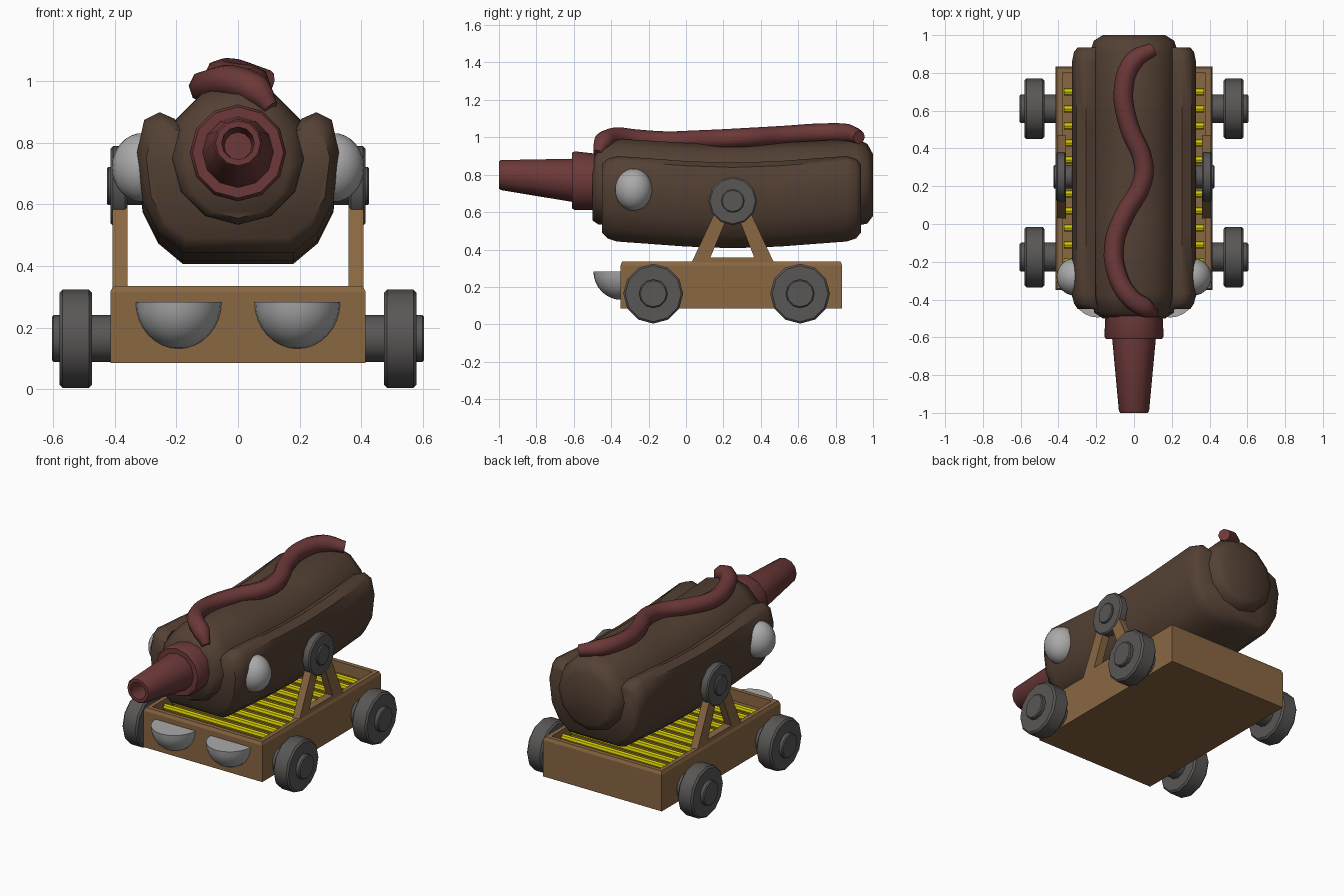
import bpy, bmesh, math
from mathutils import Vector

old = bpy.data.objects.get("Cube")
if old:
    bpy.data.objects.remove(old, do_unlink=True)


def material(name, r, g, b):
    m = bpy.data.materials.new(name)
    m.use_nodes = True
    m.diffuse_color = (r, g, b, 1)
    m.node_tree.nodes["Principled BSDF"].inputs["Base Color"].default_value = (r, g, b, 1)
    return m


WOOD = material("wood", 0.25, 0.135, 0.055)
BROWN = material("dark brown", 0.088, 0.052, 0.034)
RED = material("dark red", 0.15, 0.04, 0.04)
GREY = material("light grey", 0.4, 0.4, 0.4)
IRON = material("iron grey", 0.1, 0.095, 0.092)
YELLOW = material("yellow", 0.65, 0.57, 0.0)


def finish(name, bm, mat, angle=None):
    """Turn a bmesh into a named object, smooth when an angle is given."""
    bmesh.ops.recalc_face_normals(bm, faces=bm.faces)
    mesh = bpy.data.meshes.new(name)
    bm.to_mesh(mesh)
    bm.free()
    mesh.materials.append(mat)
    ob = bpy.data.objects.new(name, mesh)
    bpy.context.collection.objects.link(ob)
    if angle:
        smooth(ob, angle)
    return ob


def smooth(ob, angle):
    bpy.ops.object.select_all(action="DESELECT")
    ob.select_set(True)
    bpy.context.view_layer.objects.active = ob
    bpy.ops.object.shade_smooth_by_angle(angle=math.radians(angle))


def loft(name, rings, mat, angle):
    """Skin closed rings of points and cap both ends."""
    bm = bmesh.new()
    loops = [[bm.verts.new(p) for p in ring] for ring in rings]
    n = len(loops[0])
    for a, b in zip(loops, loops[1:]):
        for i in range(n):
            j = (i + 1) % n
            bm.faces.new((a[i], a[j], b[j], b[i]))
    bm.faces.new(loops[0])
    bm.faces.new(loops[-1])
    return finish(name, bm, mat, angle)


def circle(y, r, z, sides=12):
    steps = [math.tau * i / sides for i in range(sides)]
    return [(r * math.sin(a), y, z + r * math.cos(a)) for a in steps]


def disc(name, x0, x1, y, z, r, mat, bevel=0.0, sides=12):
    """Cylinder lying along x."""
    bm = bmesh.new()
    rings = []
    for x in (x0, x1):
        steps = [math.tau * i / sides for i in range(sides)]
        rings.append([bm.verts.new((x, y + r * math.sin(a), z + r * math.cos(a))) for a in steps])
    for i in range(sides):
        j = (i + 1) % sides
        bm.faces.new((rings[0][i], rings[0][j], rings[1][j], rings[1][i]))
    caps = [bm.faces.new(ring) for ring in rings]
    if bevel:
        edges = [e for f in caps for e in f.edges]
        bmesh.ops.bevel(bm, geom=edges, offset=bevel, segments=1, affect="EDGES")
    return finish(name, bm, mat, 35)


def ball(name, center, radii, mat, cuts=()):
    """Ellipsoid, optionally trimmed by planes through its centre."""
    bm = bmesh.new()
    bmesh.ops.create_uvsphere(bm, u_segments=24, v_segments=16, radius=1)
    for normal in cuts:
        geom = bm.verts[:] + bm.edges[:] + bm.faces[:]
        bmesh.ops.bisect_plane(bm, geom=geom, plane_co=(0, 0, 0), plane_no=normal, clear_outer=True)
        bmesh.ops.holes_fill(bm, edges=[e for e in bm.edges if e.is_boundary])
    bmesh.ops.scale(bm, vec=radii, verts=bm.verts)
    bmesh.ops.translate(bm, vec=center, verts=bm.verts)
    return finish(name, bm, mat, 40)


# Wagon tray: box with chamfered top edge and sunken floor
bm = bmesh.new()
bmesh.ops.create_cube(bm, size=1)
bmesh.ops.scale(bm, vec=(0.83, 1.185, 0.25), verts=bm.verts)
bmesh.ops.translate(bm, vec=(0, 0.2425, 0.21), verts=bm.verts)
top = max(bm.faces, key=lambda f: f.calc_center_median().z)
for thickness, depth in ((0.012, 0.02), (0.038, 0)):
    bmesh.ops.inset_region(bm, faces=[top], thickness=thickness)
    if depth:
        for v in bm.verts:
            if v not in top.verts[:] and v.co.z > 0.3:
                v.co.z -= depth
bmesh.ops.inset_region(bm, faces=[top], thickness=0.001)
for v in top.verts:
    v.co.z = 0.265
finish("tray", bm, WOOD)

# Grille rods
for i in range(11):
    disc("grille_rod", -0.37, 0.37, -0.2 + 0.09 * i, 0.295, 0.02, YELLOW, sides=8)

for side, label in ((1, "left"), (-1, "right")):
    # Wheels and axle stubs
    for y, end in ((-0.175, "front"), (0.61, "rear")):
        disc(f"{end}_{label}_wheel", side * 0.475, side * 0.58, y, 0.164, 0.16, IRON, 0.01)
        disc(f"{end}_{label}_axle", side * 0.4, side * 0.605, y, 0.164, 0.076, IRON, 0.006)

    # Trapezoid support frame
    outer = [(0.03, 0.33), (0.16, 0.61), (0.34, 0.61), (0.47, 0.33)]
    inner = [(0.13, 0.357), (0.215, 0.56), (0.285, 0.56), (0.365, 0.357)]
    bm = bmesh.new()
    o = [bm.verts.new((side * 0.36, y, z)) for y, z in outer]
    n = [bm.verts.new((side * 0.36, y, z)) for y, z in inner]
    faces = [bm.faces.new((o[i], o[(i + 1) % 4], n[(i + 1) % 4], n[i])) for i in range(4)]
    ext = bmesh.ops.extrude_face_region(bm, geom=faces, use_keep_orig=True)["geom"]
    moved = [g for g in ext if isinstance(g, bmesh.types.BMVert)]
    bmesh.ops.translate(bm, vec=(side * 0.048, 0, 0), verts=moved)
    finish(f"{label}_support", bm, WOOD)

    # Pivot disc and hub
    disc(f"{label}_pivot", side * 0.36, side * 0.414, 0.25, 0.66, 0.13, IRON, 0.008)
    disc(f"{label}_pivot_hub", side * 0.3, side * 0.426, 0.25, 0.66, 0.062, IRON, 0.005)

    # Eye and lamp
    ball(f"{label}_eye", (side * 0.31, -0.28, 0.72), (0.1, 0.1, 0.112), GREY)
    ball(f"{label}_lamp", (side * 0.193, -0.345, 0.283), (0.14, 0.15, 0.152), GREY,
         cuts=((0, 0, 1), (0, 1, 0)))

# Split bun: U-shaped section swept along y
half = [(0.18, 0.443), (0.26, 0.51), (0.31, 0.61), (0.328, 0.77), (0.305, 0.875),
        (0.255, 0.9), (0.205, 0.878), (0.17, 0.7)]
section = half + [(-x, z) for x, z in reversed(half)]
stations = [(-0.45, 0.91, 0.8, 0), (-0.42, 0.97, 0.93, 0), (-0.37, 1, 1, 0), (0, 1, 1, -0.027),
            (0.25, 1, 1, -0.036), (0.5, 1, 1, -0.027), (0.86, 1, 1, 0),
            (0.91, 0.97, 0.93, 0), (0.935, 0.91, 0.8, 0)]
rings = [[(x * sx, y, 0.68 + (z - 0.68) * sz + dz) for x, z in section]
         for y, sx, sz, dz in stations]
loft("bun", rings, BROWN, 50)

# Sausage barrel, sagging slightly in the middle
barrel = [(-0.5, 0.165, 0.72), (-0.47, 0.21, 0.745), (-0.37, 0.23, 0.762), (0, 0.23, 0.74),
          (0.25, 0.23, 0.733), (0.5, 0.23, 0.74), (0.91, 0.233, 0.76),
          (0.97, 0.213, 0.752), (1.0, 0.165, 0.745)]
loft("sausage_barrel", [circle(*s) for s in barrel], BROWN, 50)

# Nozzle with collar and hollow muzzle
loft("collar", [circle(*s) for s in ((-0.46, 0.15, 0.76), (-0.595, 0.157, 0.768),
                                     (-0.61, 0.148, 0.769))], RED, 35)
nozzle = [(-0.58, 0.118, 0.768), (-0.99, 0.08, 0.798), (-1.0, 0.073, 0.799),
          (-1.0, 0.053, 0.799), (-0.87, 0.045, 0.79)]
loft("nozzle", [circle(*s) for s in nozzle], RED, 35)

# Wavy sauce strip
path = [(0.1, 0.925, 1.0), (0.0, 0.865, 1.02), (-0.055, 0.715, 1.022), (-0.03, 0.53, 1.01),
        (0.05, 0.32, 0.998), (0.04, 0.21, 0.992), (-0.05, 0.05, 0.985), (-0.105, -0.105, 0.98),
        (-0.09, -0.265, 0.99), (-0.02, -0.39, 1.0), (0.06, -0.445, 0.97), (0.108, -0.472, 0.915)]
curve = bpy.data.curves.new("sauce_strip", "CURVE")
curve.dimensions = "3D"
curve.bevel_depth = 0.052
curve.bevel_resolution = 2
curve.resolution_u = 5
curve.use_fill_caps = True
spline = curve.splines.new("BEZIER")
spline.bezier_points.add(len(path) - 1)
for point, co in zip(spline.bezier_points, path):
    point.co = Vector(co)
    point.handle_left_type = point.handle_right_type = "AUTO"
spline.bezier_points[0].radius = 0.7
spline.bezier_points[-1].radius = 0.5
curve.materials.append(RED)
sauce = bpy.data.objects.new("sauce_strip", curve)
bpy.context.collection.objects.link(sauce)
bpy.ops.object.select_all(action="DESELECT")
sauce.select_set(True)
bpy.context.view_layer.objects.active = sauce
bpy.ops.object.convert(target="MESH")
smooth(bpy.context.object, 50)
